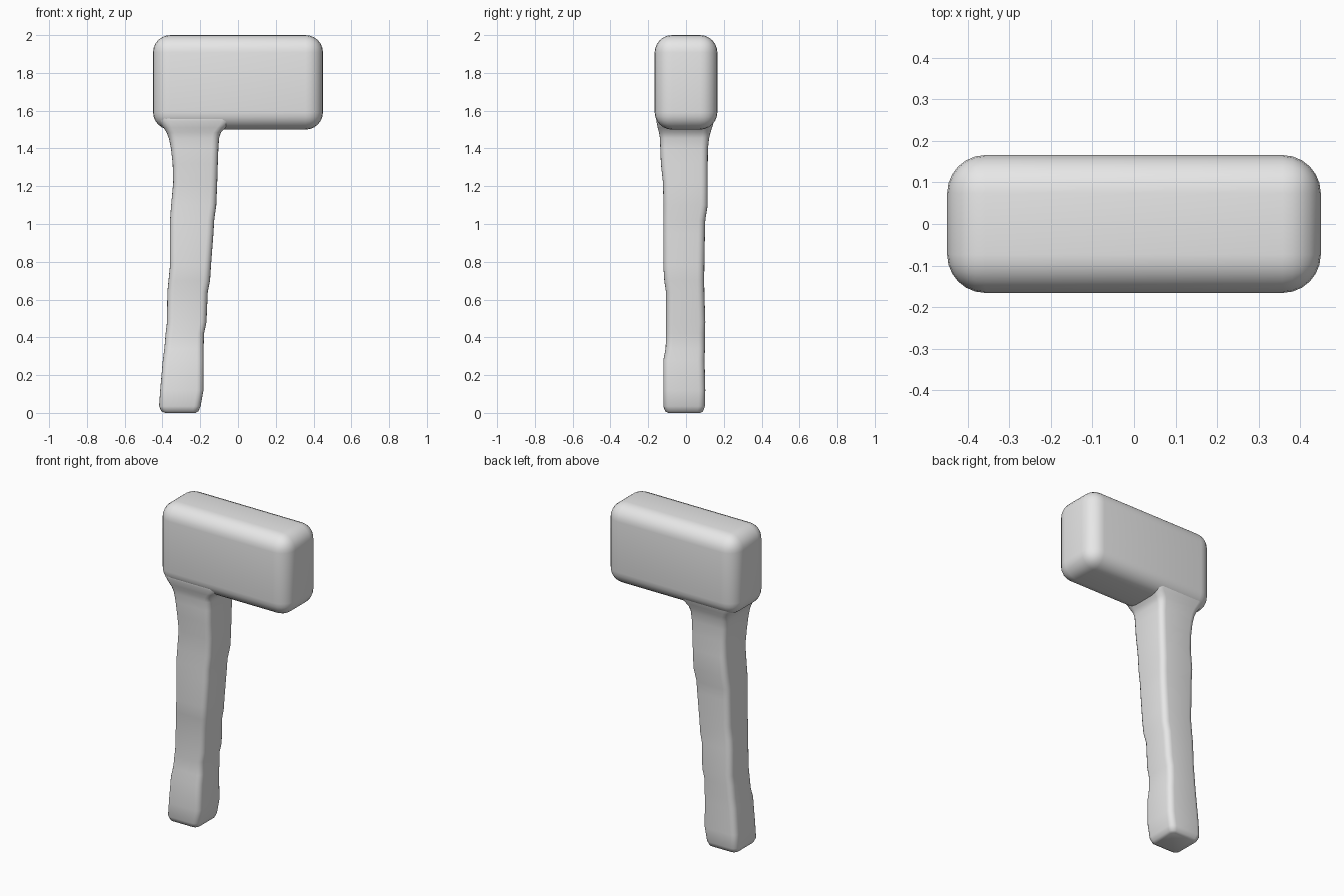
import bpy, bmesh, math

stone = bpy.data.materials.new("plain_grey")
stone.diffuse_color = (0.8, 0.8, 0.8, 1)


def finish(bm, name):
    bmesh.ops.recalc_face_normals(bm, faces=bm.faces)
    mesh = bpy.data.meshes.new(name)
    bm.to_mesh(mesh)
    bm.free()
    mesh.materials.append(stone)
    for p in mesh.polygons:
        p.use_smooth = True
    obj = bpy.data.objects.new(name, mesh)
    bpy.context.collection.objects.link(obj)
    return obj


# Head: block with generously rounded edges
bm = bmesh.new()
bmesh.ops.create_cube(bm, size=1)
for v in bm.verts:
    v.co = (v.co.x * 0.9, v.co.y * 0.332, v.co.z * 0.5 + 1.75)
bmesh.ops.bevel(bm, geom=bm.edges[:], offset=0.092, offset_type='OFFSET',
                segments=6, profile=0.5, affect='EDGES')
finish(bm, "hammer_head")

# Handle: loft of rounded rectangles (z, left, right, front, back, corner radius)
sections = [
    (0.0, -0.385, -0.225, -0.095, 0.075, 0.02),
    (0.008, -0.405, -0.21, -0.11, 0.09, 0.03),
    (0.035, -0.418, -0.198, -0.12, 0.10, 0.035),
    (0.12, -0.412, -0.183, -0.12, 0.102, 0.035),
    (0.28, -0.398, -0.182, -0.12, 0.098, 0.035),
    (0.34, -0.39, -0.182, -0.108, 0.10, 0.035),
    (0.42, -0.383, -0.18, -0.105, 0.10, 0.035),
    (0.48, -0.376, -0.167, -0.105, 0.102, 0.035),
    (0.64, -0.374, -0.16, -0.106, 0.097, 0.035),
    (0.70, -0.368, -0.148, -0.115, 0.096, 0.035),
    (0.78, -0.36, -0.143, -0.12, 0.097, 0.035),
    (0.95, -0.361, -0.13, -0.12, 0.10, 0.035),
    (1.02, -0.36, -0.126, -0.12, 0.102, 0.035),
    (1.10, -0.354, -0.115, -0.119, 0.115, 0.035),
    (1.22, -0.343, -0.11, -0.122, 0.115, 0.035),
    (1.32, -0.346, -0.107, -0.133, 0.115, 0.035),
    (1.40, -0.355, -0.104, -0.136, 0.116, 0.035),
    (1.455, -0.366, -0.10, -0.138, 0.122, 0.037),
    (1.485, -0.378, -0.09, -0.143, 0.13, 0.04),
    (1.51, -0.395, -0.065, -0.15, 0.138, 0.045),
    (1.545, -0.42, -0.03, -0.157, 0.148, 0.055),
    (1.62, -0.447, 0.0, -0.162, 0.162, 0.085),
]
bm = bmesh.new()
STEPS = 4
rings = []
for z, l, r, f, b, rad in sections:
    ring = []
    corners = [(r - rad, b - rad), (l + rad, b - rad),
               (l + rad, f + rad), (r - rad, f + rad)]
    for i, (cx, cy) in enumerate(corners):
        for s in range(STEPS + 1):
            a = math.pi / 2 * (i + s / STEPS)
            ring.append(bm.verts.new((cx + rad * math.cos(a),
                                      cy + rad * math.sin(a), z)))
    rings.append(ring)
for lo, hi in zip(rings, rings[1:]):
    n = len(lo)
    for i in range(n):
        j = (i + 1) % n
        bm.faces.new((lo[i], lo[j], hi[j], hi[i]))
bm.faces.new(rings[0])
bm.faces.new(rings[-1])
finish(bm, "handle")
